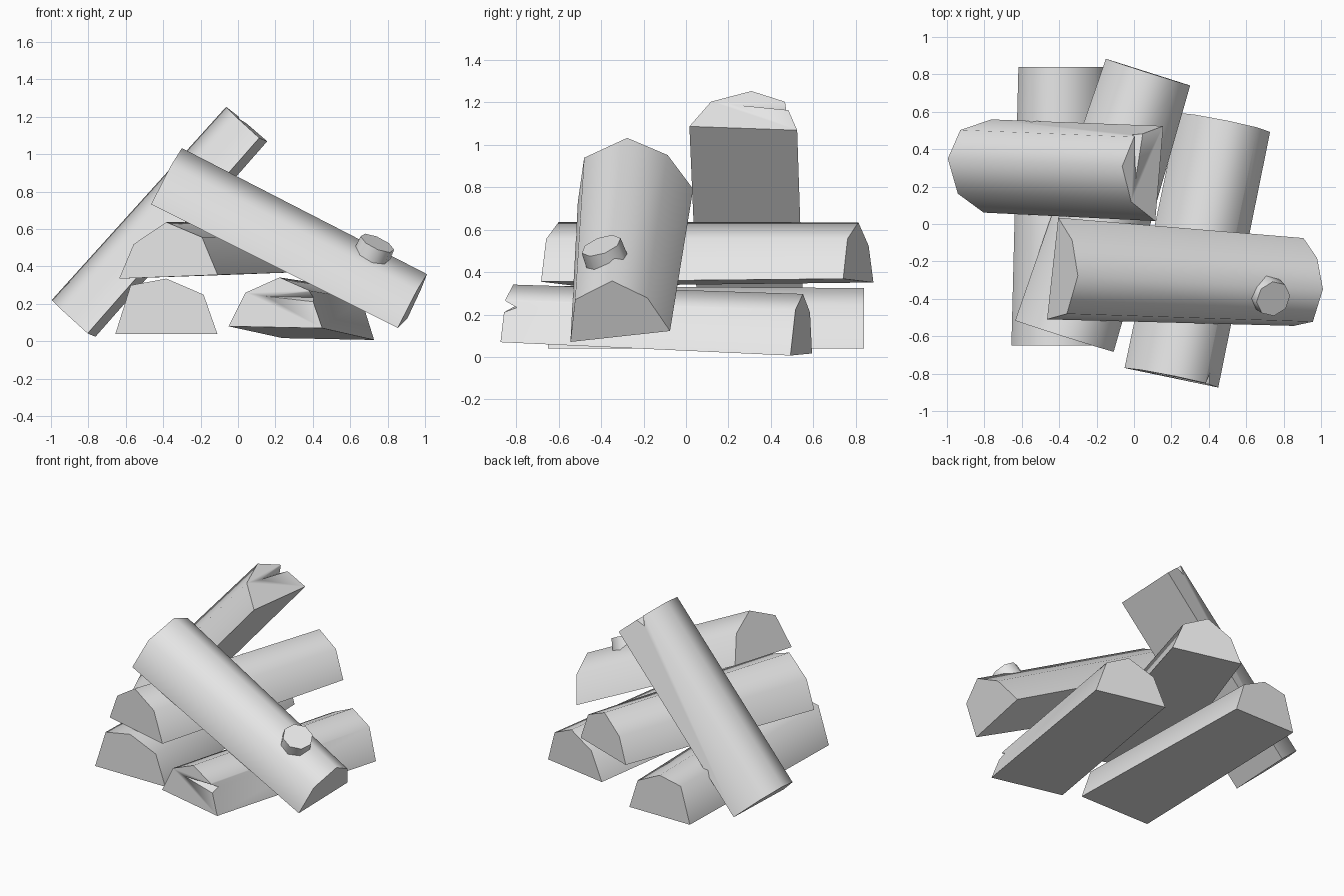
import bpy
import bmesh
from mathutils import Vector

cube = bpy.data.objects.get("Cube")
if cube:
    bpy.data.objects.remove(cube, do_unlink=True)

grey = bpy.data.materials.new("pale_grey_wood")
grey.use_nodes = True
grey.diffuse_color = (0.8, 0.8, 0.8, 1)
grey.node_tree.nodes["Principled BSDF"].inputs["Base Color"].default_value = (0.8, 0.8, 0.8, 1)


def make_object(name, bm):
    bmesh.ops.recalc_face_normals(bm, faces=bm.faces)
    mesh = bpy.data.meshes.new(name)
    bm.to_mesh(mesh)
    bm.free()
    mesh.materials.append(grey)
    obj = bpy.data.objects.new(name, mesh)
    bpy.context.collection.objects.link(obj)
    return obj


def select(obj):
    bpy.ops.object.select_all(action="DESELECT")
    obj.select_set(True)
    bpy.context.view_layer.objects.active = obj


def smooth(obj, angle):
    select(obj)
    bpy.ops.object.shade_smooth_by_angle(angle=angle)


def cut_crack(obj, start, side, up, axis):
    # Wedge-shaped split running in from the start end
    bm = bmesh.new()
    for u, h, t in ((-.14, .165, -.02), (.28, .125, -.02), (.28, .215, -.02), (.28, .165, .08)):
        bm.verts.new(start + side * u + up * h + axis * t)
    bmesh.ops.convex_hull(bm, input=bm.verts)
    cutter = make_object("crack_cutter", bm)
    cutter.hide_render = True
    mod = obj.modifiers.new("crack", "BOOLEAN")
    mod.operation = "DIFFERENCE"
    mod.solver = "EXACT"
    mod.object = cutter
    select(obj)
    bpy.ops.object.modifier_apply(modifier=mod.name)
    bpy.data.objects.remove(cutter, do_unlink=True)


def split_log(name, start, end, side, widths, heights, profile, crack=False):
    # Half-round log between two underside centres, tapering from start to end
    start, end = Vector(start), Vector(end)
    axis = (end - start).normalized()
    side = Vector(side)
    side = (side - axis * side.dot(axis)).normalized()
    up = side.cross(axis)
    bm = bmesh.new()
    rings = []
    for centre, w, h in zip((start, end), widths, heights):
        rings.append([bm.verts.new(centre + side * u * w + up * v * h) for u, v in profile])
    n = len(profile)
    for i in range(n):
        j = (i + 1) % n
        bm.faces.new((rings[0][i], rings[0][j], rings[1][j], rings[1][i]))
    for ring in rings:
        bm.faces.new(ring)
    obj = make_object(name, bm)
    if crack:
        cut_crack(obj, start, side, up, axis)
    smooth(obj, 1.13)
    return obj


# Cross-sections: width and height fractions
plain = [(-.5, 0), (-.34, .62), (0, 1), (.355, .7), (.5, 0)]
blunt = [(-.5, 0), (-.35, .88), (0, 1), (.365, .71), (.5, 0)]
knotty = [(-.5, 0), (-.385, .74), (.01, 1), (.33, .63), (.5, 0)]
cracked = [(-.5, 0), (-.33, .68), (.03, 1), (.35, .75), (.5, 0)]

# Three logs lying in the pile
split_log("left_ground_log", (-.383, -.65, .04), (-.383, .84, .04), (1, 0, 0),
          (.545, .47), (.295, .285), blunt)
split_log("upper_middle_log", (-.372, -.6, .345), (.075, .812, .36), (.525, -.175, .02),
          (.553, .473), (.292, .275), plain)
split_log("right_ground_log", (.2, -.822, .075), (.483, .543, .012), (.5, -.105, -.01),
          (.512, .5), (.267, .286), cracked, crack=True)

# Two logs leaning on top
split_log("front_leaning_log", (.88, -.31, .097), (-.435, -.238, .762), (.045, .5, .06),
          (.475, .55), (.295, .305), knotty)
split_log("back_leaning_log", (.135, .27, 1.078), (-.783, .31, .033), (.04, .5, -.02),
          (.51, .5), (.267, .286), cracked, crack=True)

# Short branch stub on the front leaning log
bm = bmesh.new()
bmesh.ops.create_cone(bm, cap_ends=True, segments=8, radius1=.107, radius2=.098, depth=.22)
stub = make_object("branch_stub", bm)
direction = Vector((.4, -.32, .86)).normalized()
stub.rotation_mode = "QUATERNION"
stub.rotation_quaternion = direction.to_track_quat("Z", "Y")
stub.location = Vector((.745, -.4, .525)) - direction * .11
smooth(stub, .9)
